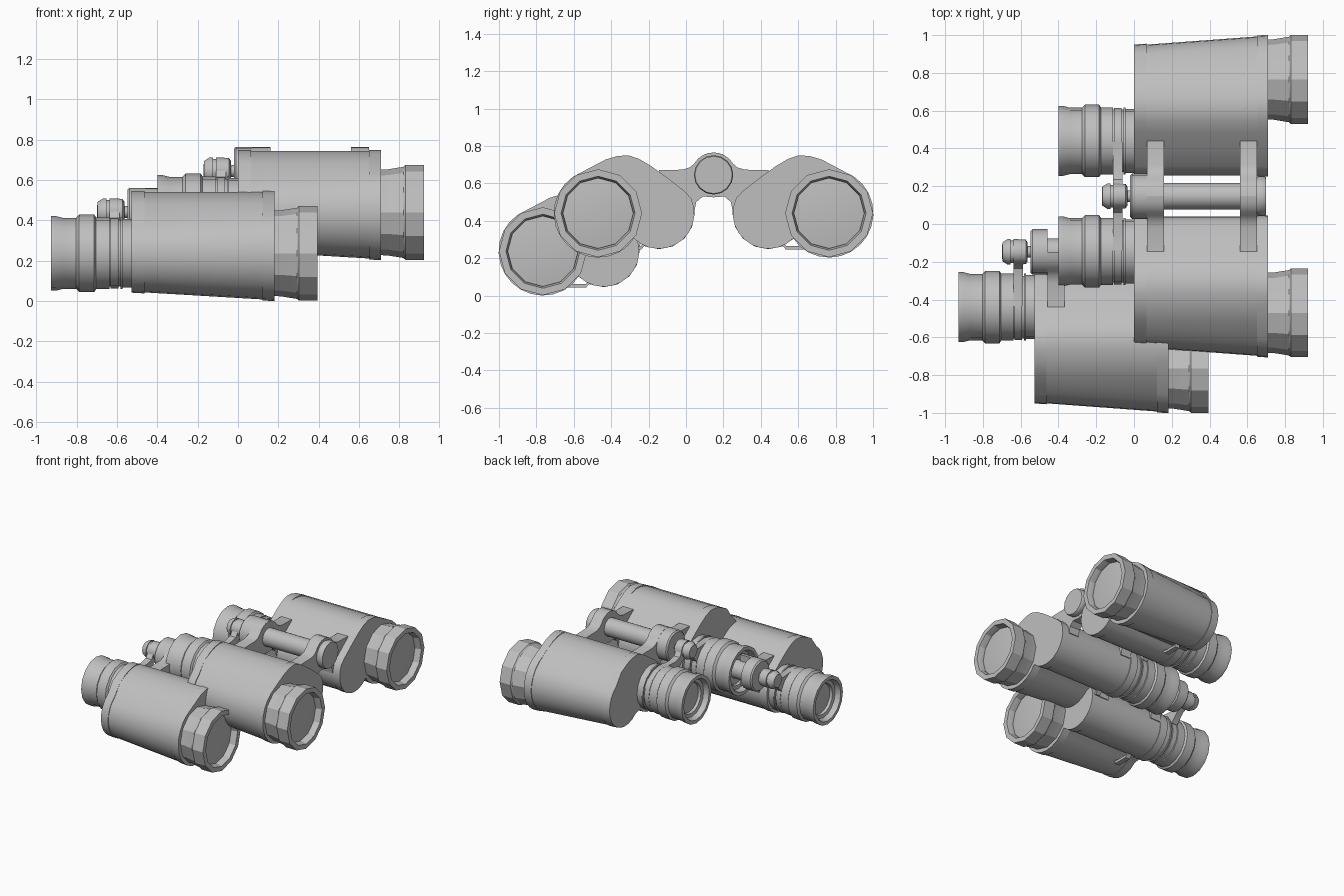
import bpy, bmesh, math

if "Cube" in bpy.data.objects:
    bpy.data.objects.remove(bpy.data.objects["Cube"])

HY, HZ = 0.1475, 0.645          # hinge axis (y, z)
OBJ_Y, EYE_Y, AXIS_Z = -0.47, -0.145, 0.44

grey = bpy.data.materials.new("plain_grey")
grey.diffuse_color = (0.52, 0.52, 0.52, 1)
grey.use_nodes = True
grey.node_tree.nodes["Principled BSDF"].inputs["Base Color"].default_value = grey.diffuse_color


def finish(name, bm, place, angle):
    """Place the mesh, fix normals, shade and colour it."""
    side, off = place
    for v in bm.verts:
        v.co.y = HY + side * (v.co.y - HY)
        v.co.x += off[0]
        v.co.y += off[1]
        v.co.z += off[2]
    bmesh.ops.recalc_face_normals(bm, faces=bm.faces)
    me = bpy.data.meshes.new(name)
    bm.to_mesh(me)
    bm.free()
    me.materials.append(grey)
    ob = bpy.data.objects.new(name, me)
    bpy.context.collection.objects.link(ob)
    bpy.ops.object.select_all(action='DESELECT')
    ob.select_set(True)
    bpy.context.view_layer.objects.active = ob
    bpy.ops.object.shade_smooth_by_angle(angle=math.radians(angle))
    return ob


def loft(name, sections, place, angle=35):
    """Skin equal-length closed sections and cap both ends."""
    bm = bmesh.new()
    rings = [[bm.verts.new(p) for p in s] for s in sections]
    n = len(rings[0])
    for a, b in zip(rings, rings[1:]):
        for i in range(n):
            j = (i + 1) % n
            bm.faces.new((a[i], a[j], b[j], b[i]))
    bm.faces.new(rings[0])
    bm.faces.new(rings[-1])
    return finish(name, bm, place, angle)


def lathe(name, profile, cy, cz, segs, place, angle=35):
    """Turn (x, radius) points round an axis along x."""
    sections = []
    for x, r in profile:
        sections.append([(x, cy + r * math.cos(2 * math.pi * i / segs),
                          cz + r * math.sin(2 * math.pi * i / segs)) for i in range(segs)])
    return loft(name, sections, place, angle)


def plate(name, outline, x0, x1, place):
    """Extrude a (y, z) outline along x."""
    return loft(name, [[(x, y, z) for y, z in outline] for x in (x0, x1)], place)


def arc(cy, cz, r, a0, a1, n):
    out = []
    for i in range(n):
        a = math.radians(a0 + (a1 - a0) * i / (n - 1))
        out.append((cy + r * math.cos(a), cz + r * math.sin(a)))
    return out


def body_section(x, t, grow):
    """Barrel and prism housing outline; t runs from eyepiece end to lens end."""
    barrel = arc(OBJ_Y + 0.01 * (1 - t), AXIS_Z, 0.19 + 0.042 * t + grow, 125, 312, 14)
    prism = arc(EYE_Y, AXIS_Z, 0.185 + grow, 225, 385, 12)
    top = [(-0.01, 0.56), (-0.10, 0.63), (-0.19, 0.695), (-0.25, 0.73), (-0.31, 0.745 + grow),
           (-0.37, 0.74 + grow), (-0.43, 0.722 + grow), (-0.51, 0.685)]
    return [(x, y, z) for y, z in barrel + prism + top]


def half(tag, place):
    # tapered housing with a thin collar at each end
    stations = [(0, 0, .005), (.065, .09, .005), (.065, .09, 0),
                (.65, .92, 0), (.65, .92, .005), (.71, 1, .005)]
    loft(tag + "_housing", [body_section(*s) for s in stations], place, 28)
    # front lens tube with recessed lens
    lathe(tag + "_front_tube", [(.70, .212), (.74, .213), (.82, .226), (.83, .235), (.922, .235),
                                (.922, .198), (.89, .188), (.87, .188)],
          OBJ_Y, AXIS_Z, 12, place, 25)
    lathe(tag + "_front_lens", [(.865, .19), (.872, .188), (.88, .12), (.883, .04)],
          OBJ_Y, AXIS_Z, 24, place)
    # eyepiece with stepped rings and a hollow cup
    lathe(tag + "_eyepiece", [(.01, .17), (-.045, .17), (-.045, .178), (-.055, .178), (-.055, .165),
                              (-.11, .165), (-.11, .178), (-.175, .178), (-.185, .192), (-.26, .192),
                              (-.275, .176), (-.34, .176), (-.375, .185), (-.40, .185),
                              (-.40, .158), (-.36, .145), (-.355, .12), (-.335, .115)],
          EYE_Y, AXIS_Z, 16, place, 30)
    # eyepiece clamp ring and its arm to the focus shaft
    lathe(tag + "_eyepiece_clamp", [(-.105, .16), (-.105, .174), (-.065, .174), (-.065, .16)],
          EYE_Y, AXIS_Z, 16, place, 30)
    plate(tag + "_eyepiece_arm", [(.148, .69), (.10, .675), (.06, .615), (.0, .60), (-.14, .612),
                                  (-.14, .50), (.02, .50), (.09, .575), (.148, .60)],
          -.11, -.06, place)
    # two hinge arms joining the housing to the centre shaft
    arm = arc(HY, HZ, .12, 90, 150, 5) + [(.02, .685), (-.02, .673), (-.145, .67), (-.145, .60),
                                          (-.02, .45), (.045, .45), (.055, .50), (.09, .53), (HY, .525)]
    for name, x in (("_rear_hinge_arm", .07), ("_front_hinge_arm", .56)):
        plate(tag + name, arm, x, x + .09, place)
    # strap loop under the housing, made of three thin bars
    for k, (a, b) in enumerate([((-.36, .255), (-.24, .255)), ((-.24, .255), (-.21, .29)),
                                ((-.36, .255), (-.35, .29))]):
        plate("%s_strap_bar_%d" % (tag, k + 1),
              [(a[0], a[1] - .01), (b[0], b[1] - .01), (b[0], b[1] + .01), (a[0], a[1] + .01)],
              .12, .16, place)


def hinge(tag, place):
    # disc, centre shaft and front cap
    lathe(tag + "_hinge_disc", [(-.02, .11), (-.01, .12), (.07, .12)], HY, HZ, 16, place)
    lathe(tag + "_centre_shaft", [(.06, .07), (.66, .07)], HY, HZ, 20, place)
    lathe(tag + "_front_cap", [(.65, .10), (.66, .105), (.69, .105), (.70, .10)], HY, HZ, 16, place)
    # thin spindle and focus knob
    lathe(tag + "_spindle", [(-.06, .03), (-.01, .03)], HY, HZ, 12, place)
    lathe(tag + "_focus_knob", [(-.17, .035), (-.168, .05), (-.14, .068), (-.125, .068), (-.125, .06),
                                (-.11, .06), (-.11, .068), (-.045, .065), (-.035, .05)],
          HY, HZ, 12, place)


# whole pair, then the half unit set lower and further back
origin = (0, 0, 0)
half("left", (1, origin))
half("right", (-1, origin))
hinge("pair", (1, origin))
shift = (-.528, -.295, -.203)
half("lower", (1, shift))
hinge("lower", (1, shift))
